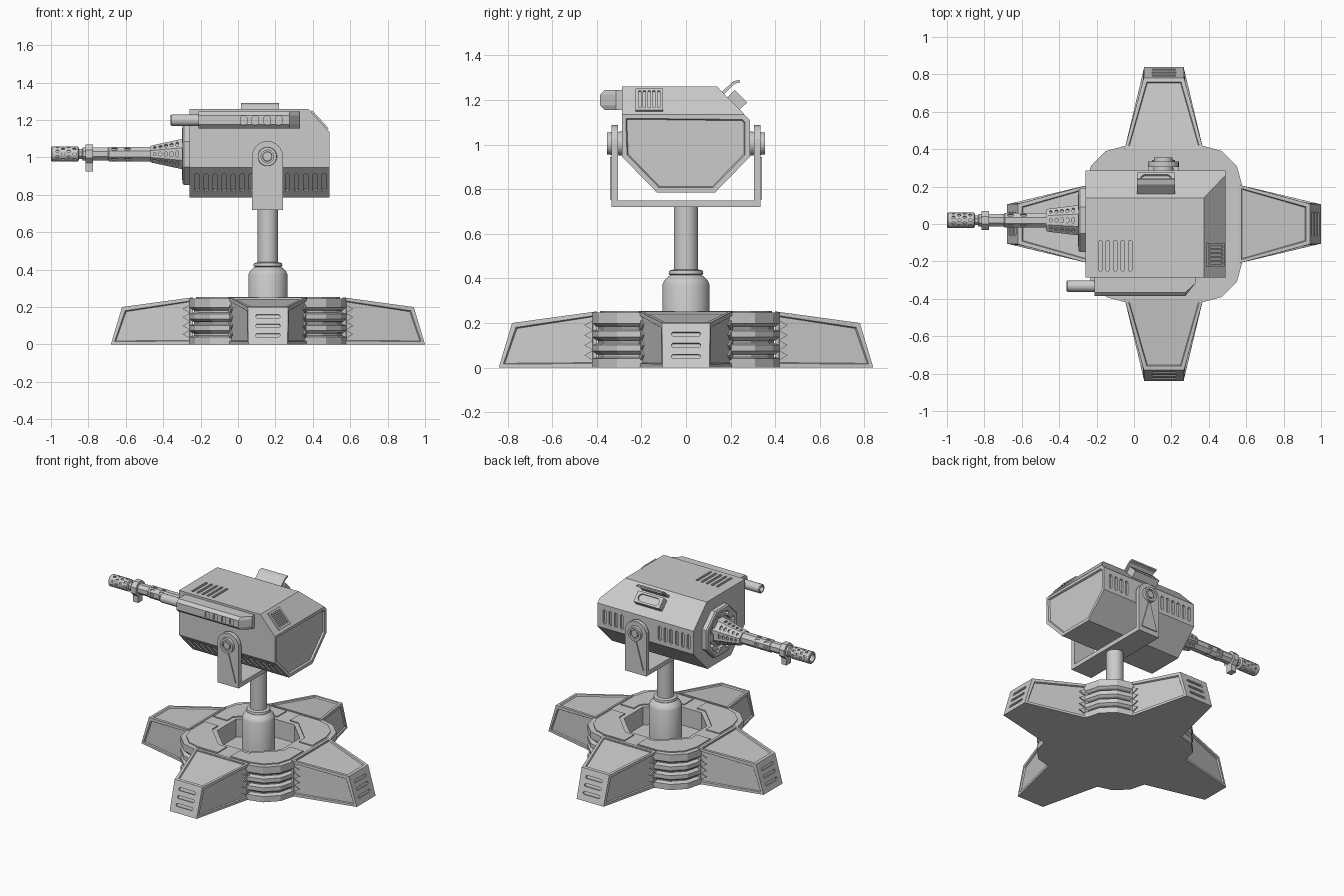
import bpy, bmesh
from math import pi, cos, sin, radians
from mathutils import Vector as V, Matrix

if "Cube" in bpy.data.objects:
    bpy.data.objects.remove(bpy.data.objects["Cube"])

CX = 0.16                      # mast axis
BY, BZ = 0.02, 1.018           # barrel axis


def finish(name, bm, smooth=False):
    bmesh.ops.recalc_face_normals(bm, faces=bm.faces)
    me = bpy.data.meshes.new(name)
    bm.to_mesh(me)
    bm.free()
    if smooth:
        me.polygons.foreach_set("use_smooth", [True] * len(me.polygons))
        me.set_sharp_from_angle(angle=radians(35))
    ob = bpy.data.objects.new(name, me)
    bpy.context.collection.objects.link(ob)
    return ob


def loft(bm, rings):
    """Skin a list of equal point rings and cap both ends."""
    vs = [[bm.verts.new(p) for p in r] for r in rings]
    n = len(vs[0])
    for a, b in zip(vs, vs[1:]):
        for i in range(n):
            bm.faces.new((a[i], a[(i + 1) % n], b[(i + 1) % n], b[i]))
    bm.faces.new(vs[0][::-1])
    bm.faces.new(vs[-1])
    return bm


def lift(axis, t, p, q):
    return V({'x': (t, p, q), 'y': (p, t, q), 'z': (p, q, t)}[axis])


def prism(name, axis, pts, a, b):
    return finish(name, loft(bmesh.new(), [[lift(axis, t, *p) for p in pts] for t in (a, b)]))


def tube(name, axis, c, stations, n=32, smooth=True):
    """Stations are (position, radius p, radius q) along the axis."""
    rings = []
    for s in stations:
        t, rp, rq = s if len(s) == 3 else (s[0], s[1], s[1])
        rings.append([lift(axis, t, c[0] + rp * cos(2 * pi * (i + .5) / n),
                           c[1] + rq * sin(2 * pi * (i + .5) / n)) for i in range(n)])
    return finish(name, loft(bmesh.new(), rings), smooth)


def block(bm, c, u, nrm, L, W, H, ch=0.0):
    """Oriented box; long side u, thickness along nrm, optional cut corners."""
    c, u, nrm = V(c), V(u).normalized(), V(nrm).normalized()
    v = nrm.cross(u)
    l, w = L / 2, W / 2
    pts = [(-l, -w), (l, -w), (l, w), (-l, w)]
    if ch:
        pts = [(-l + ch, -w), (l - ch, -w), (l, -w + ch), (l, w - ch),
               (l - ch, w), (-l + ch, w), (-l, w - ch), (-l, -w + ch)]
    loft(bm, [[c + u * a + v * b + nrm * h for a, b in pts] for h in (-H / 2, H / 2)])


def cut(ob, slots):
    """Sink slots (centre, long direction, normal, length, width, depth) into ob."""
    bm = bmesh.new()
    for c, u, n, L, W, D in slots:
        block(bm, c, u, n, L, W, 2 * D, W * 0.3)
    cutter = finish("slot_cutter", bm)
    cutter.hide_render = True
    m = ob.modifiers.new("slots", 'BOOLEAN')
    m.operation, m.solver, m.object = 'DIFFERENCE', 'EXACT', cutter
    dg = bpy.context.evaluated_depsgraph_get()
    me = bpy.data.meshes.new_from_object(ob.evaluated_get(dg))
    ob.modifiers.clear()
    ob.data = me
    bpy.data.objects.remove(cutter)


def sink_panels(bm, faces, border, depth):
    bm.normal_update()
    bmesh.ops.inset_individual(bm, faces=faces, thickness=border)
    bmesh.ops.inset_individual(bm, faces=faces, thickness=0.006, depth=-depth)


# Base core: ribbed rounded square with an octagonal well
def quad_ring(corner, z, s=1.0):
    return [Matrix.Rotation(k * pi / 2, 3, 'Z') @ V((x * s, y * s, z)) + V((CX, 0, 0))
            for k in range(4) for x, y in corner]


outer = [(.42, .2), (.39, .31), (.31, .39), (.2, .42)]
rings = []
for i in range(4):
    z = i * 0.062
    rings += [quad_ring(outer, z, .97 if i else 1), quad_ring(outer, z + .012),
              quad_ring(outer, z + .04), quad_ring(outer, z + .048, .94 if i < 3 else 1)]
    if i < 3:
        rings.append(quad_ring(outer, z + .058, .94))
well = [(.25, .05), (.25, .104), (.104, .25), (.05, .25)]
rings += [quad_ring(outer, .247), quad_ring(well, .247), quad_ring(well, .12)]
finish("base_core", loft(bmesh.new(), rings))

# Corner plates on top of the core
plate = [(.385, .05), (.385, .205), (.36, .29), (.29, .36), (.205, .385), (.05, .385),
         (.05, .28), (.115, .28), (.28, .115), (.28, .05)]
for k in range(4):
    pts = [(Matrix.Rotation(k * pi / 2, 2) @ V(p)) + V((CX, 0)) for p in plate]
    prism("base_corner_plate", 'z', pts, .24, .254)

# Legs: tapered, with sunk panels, end slots and toothed side frames
bm = loft(bmesh.new(), [[V((.40, -.21, 0)), V((.40, .21, 0)), V((.40, .21, .252)), V((.40, -.21, .252))],
                        [V((.84, -.105, 0)), V((.84, .105, 0)), V((.78, .108, .2)), V((.78, -.108, .2))]])
bmesh.ops.recalc_face_normals(bm, faces=bm.faces)
sink_panels(bm, [f for f in bm.faces if f.normal.z > .8 or abs(f.normal.y) > .8], .026, .009)
leg = finish("base_leg", bm)
cut(leg, [((.84 - z * .3, 0, z), (0, 1, 0), (.2, 0, .06), .13, .02, .012) for z in (.05, .1, .15)])
bm = bmesh.new()
bm.from_mesh(leg.data)
for s in (-1, 1):
    u, n = V((.44, -s * .104, 0)).normalized(), V((.104, s * .44, 0)).normalized()
    root = V((.40, s * .21, 0))
    for z in (.055, .1, .145, .19):
        tri = [root + u * a + V((0, 0, h)) for a, h in ((.02, z - .022), (.058, z), (.02, z + .022))]
        loft(bm, [[p + n * d for p in tri] for d in (-.02, -.001)])
bmesh.ops.recalc_face_normals(bm, faces=bm.faces)
bm.to_mesh(leg.data)
bm.free()
for k in range(4):
    ob = leg if k == 0 else leg.copy()
    if k:
        bpy.context.collection.objects.link(ob)
    ob.location.x = CX
    ob.rotation_euler.z = k * pi / 2

# Mast
tube("mast", 'z', (CX, 0), [(.11, .105), (.375, .105), (.39, .098), (.41, .078), (.415, .07), (.42, .078),
                            (.435, .075), (.44, .055), (.73, .055)])

# Yoke: cross plate, two round-topped arms, hubs
bm = bmesh.new()
block(bm, (.157, 0, .735), (0, 1, 0), (0, 0, 1), .67, .165, .03)
finish("yoke_plate", bm)
arm = [(.0745, .72), (.2395, .72)] + [(.157 + .0825 * cos(a * pi / 12), 1.005 + .0825 * sin(a * pi / 12))
                                      for a in range(13)]
for s in (-1, 1):
    prism("yoke_arm", 'y', arm, s * .305, s * .335)
    prism("yoke_arm_gusset", 'y', [(.095, .755), (.219, .755), (.165, .945), (.149, .945)], s * .33, s * .342)
    tube("yoke_hub", 'y', (.157, 1.005), [(s * .27, .055), (s * .355, .05), (s * .355, .034),
                                          (s * .343, .034), (s * .343, .026), (s * .352, .024)], 24)

# Head: extruded profile with a sloped rear top edge
prof = [(-.287, 1.26), (-.287, .946), (-.13, .785), (.13, .785), (.287, .946), (.287, 1.11), (.14, 1.26)]
bm = loft(bmesh.new(), [[V((x, *p)) for p in prof] for x in (-.26, .49)])
slope_n, slope_u = V((.125, 0, .115)).normalized(), V((.115, 0, -.125)).normalized()
bmesh.ops.bisect_plane(bm, geom=bm.verts[:] + bm.edges[:] + bm.faces[:], plane_co=(.49, 0, 1.135),
                       plane_no=slope_n, clear_outer=True)
bmesh.ops.holes_fill(bm, edges=[e for e in bm.edges if e.is_boundary])
bmesh.ops.recalc_face_normals(bm, faces=bm.faces)
bm.normal_update()
sink_panels(bm, [f for f in bm.faces if f.normal.x > .99], .024, .012)
head = finish("head", bm)
low_u, low_n = V((0, .157, -.161)), V((0, -.161, -.157))
slots = [((-.22 + i * .0485, -.2085, .8655), low_u, low_n, .13, .022, .015) for i in range(15)]
slots += [((x, .287, 1.025), (0, 0, 1), (0, 1, 0), .1, .022, .015)
          for x in (-.22, -.175, -.13, -.085, -.04, .005, .3, .345, .39, .435)]
slots += [((-.18 + i * .04, -.17, 1.26), (0, 1, 0), (0, 0, 1), .165, .018, .012) for i in range(5)]
cut(head, slots)

# Rear slope vent
bm = bmesh.new()
block(bm, (.4325, -.165, 1.1975), slope_u, slope_n, .13, .125, .02)
vent = finish("rear_vent", bm)
top = V((.4325, -.165, 1.1975)) + slope_n * .01
cut(vent, [(top + V((0, -.0425 + i * .0212, 0)), slope_u, slope_n, .105, .011, .008) for i in range(5)])

# Sight on the rear upper chamfer: open box and bent hood
cn, cu = V((0, .15, .147)).normalized(), V((0, .147, -.15)).normalized()
mid = V((.118, .214, 1.185))
bm = bmesh.new()
block(bm, mid + cn * .018, cu, cn, .078, .2, .056)
sight = finish("sight_box", bm)
cut(sight, [(mid + cn * .046, (1, 0, 0), cn, .16, .05, .012)])
hood = [(.155, 1.232), (.212, 1.284), (.24, 1.291), (.242, 1.28), (.217, 1.272), (.166, 1.222)]
prism("sight_hood", 'x', hood, .015, .22)

# Side pod with tapered rear and front tube
pod = [(-.28, 1.155), (-.365, 1.155), (-.385, 1.175), (-.385, 1.225), (-.365, 1.245), (-.28, 1.245)]
bm = loft(bmesh.new(), [[V((-.21, *p)) for p in pod], [V((.275, *p)) for p in pod],
                        [V((.33, max(y, -.315), z)) for y, z in pod]])
side_pod = finish("side_pod", bm)
cut(side_pod, [((.03 + i * .063, -.385, 1.198), (0, 0, 1), (0, 1, 0), .052, .034, .012) for i in range(4)])
tube("side_pod_tube", 'x', (-.332, 1.199), [(-.2, .031), (-.355, .031), (-.36, .027), (-.36, .02), (-.3, .02)], 16)

# Barrel mount: octagonal flange with bolt pads
tube("barrel_flange", 'x', (BY, BZ), [(-.25, .185, .178), (-.29, .185, .178), (-.298, .175, .168), (-.298, .145, .14),
                                      (-.275, .135, .13)], 8, False)
bm = bmesh.new()
for k in range(8):
    a = k * pi / 4
    block(bm, (-.285, BY + .122 * cos(a), BZ + .122 * sin(a)), (0, -sin(a), cos(a)), (1, 0, 0), .06, .035, .03, .008)
finish("flange_pads", bm)

# Tapered barrel shroud with rows of slots
shroud = tube("barrel_shroud", 'x', (BY, BZ), [(-.26, .09, .095), (-.31, .086, .085), (-.46, .066, .05),
                                               (-.47, .06, .044)], 8, False)
slots = []
for i in range(5):
    x = -.325 - i * .03
    f = (-.31 - x) / .15
    ry, rz = (.086 - .02 * f) * .924, (.085 - .035 * f) * .924
    for k in range(8):
        a = k * pi / 4
        n = V((0, cos(a) / ry, sin(a) / rz)).normalized()
        slots.append(((x, BY + ry * cos(a), BZ + rz * sin(a)), V((1, 0, 0)).cross(n), n, .03 - .003 * i, .015, .01))
cut(shroud, slots)

# Barrel tube, collar and perforated muzzle
barrel = tube("barrel", 'x', (BY, BZ), [(-.44, .042), (-.69, .042), (-.695, .037), (-.83, .037), (-.835, .028),
                                        (-.87, .028)], 8, False)
cut(barrel, [((x, BY + .039 * cos(a), BZ + .039 * sin(a)), (1, 0, 0), (0, cos(a), sin(a)), .032, .014, .008)
             for x in (-.59, -.66) for a in [k * pi / 4 for k in range(8)]])
tube("barrel_collar", 'x', (BY, BZ), [(-.775, .055), (-.815, .055)], 8, False)
bm = bmesh.new()
block(bm, (-.795, BY, .965), (0, 0, 1), (1, 0, 0), .08, .05, .04)
finish("collar_lug", bm)
muzzle = tube("muzzle", 'x', (BY, BZ), [(-.85, .03), (-.855, .041), (-.995, .041), (-1.0, .037), (-1.0, .026),
                                        (-.9, .026)], 16)
cut(muzzle, [((x, BY + .041 * cos(a), BZ + .041 * sin(a)), (1, 0, 0), (0, cos(a), sin(a)), .018, .014, .009)
             for j, x in enumerate((-.875, -.905, -.935, -.965)) for a in [(k + j % 2 / 2) * pi / 4 for k in range(8)]])
